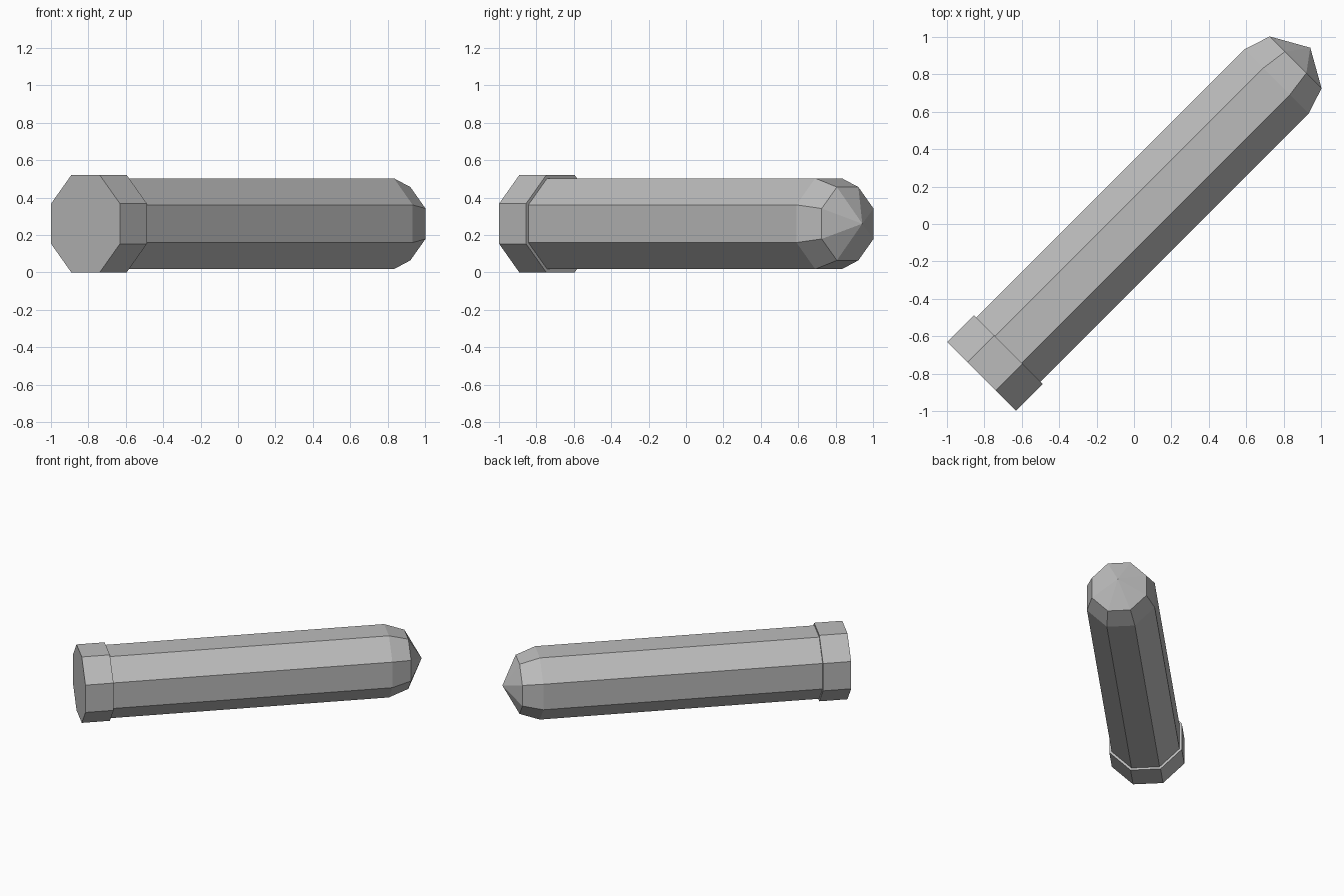
import bpy, bmesh, math
from mathutils import Matrix

if "Cube" in bpy.data.objects:
    bpy.data.objects.remove(bpy.data.objects["Cube"])

SIDES = 8
CENTRE_Z = 0.26
# Local z runs along the horizontal diagonal toward +x +y
PLACE = (Matrix.Translation((0, 0, CENTRE_Z))
         @ Matrix.Rotation(math.radians(45), 4, 'Z')
         @ Matrix.Rotation(math.radians(90), 4, 'Y'))

grey = bpy.data.materials.new("plain grey")
grey.diffuse_color = (0.5, 0.5, 0.5, 1)
grey.use_nodes = True
grey.node_tree.nodes["Principled BSDF"].inputs["Base Color"].default_value = grey.diffuse_color


def octagon_rod(name, profile):
    """Closed rod through (position, apothem) rings; apothem 0 is a point."""
    bm = bmesh.new()
    rings = []
    for pos, apothem in profile:
        if apothem == 0:
            rings.append([bm.verts.new((0, 0, pos))])
            continue
        r = apothem / math.cos(math.pi / SIDES)
        rings.append([bm.verts.new((r * math.cos((i + 0.5) * math.tau / SIDES),
                                    r * math.sin((i + 0.5) * math.tau / SIDES), pos))
                      for i in range(SIDES)])
    for a, b in zip(rings, rings[1:]):
        for i in range(SIDES):
            j = (i + 1) % SIDES
            if len(b) == 1:
                bm.faces.new((a[i], a[j], b[0]))
            else:
                bm.faces.new((a[i], a[j], b[j], b[i]))
    for ring in (rings[0], rings[-1]):
        if len(ring) > 1:
            bm.faces.new(ring)
    bmesh.ops.recalc_face_normals(bm, faces=bm.faces[:])
    mesh = bpy.data.meshes.new(name)
    bm.to_mesh(mesh)
    bm.free()
    mesh.transform(PLACE)
    mesh.materials.append(grey)
    obj = bpy.data.objects.new(name, mesh)
    bpy.context.collection.objects.link(obj)
    return obj


# Wider collar at the base end
octagon_rod("base_collar", [(-1.153, 0.26), (-0.949, 0.26)])

# Long shaft with section loops, rounded shoulder and pointed tip
octagon_rod("pointed_shaft", [
    (-0.96, 0.243), (-0.14, 0.243), (0.10, 0.243), (0.467, 0.243), (0.58, 0.243),
    (1.078, 0.243), (1.222, 0.196), (1.333, 0)])
